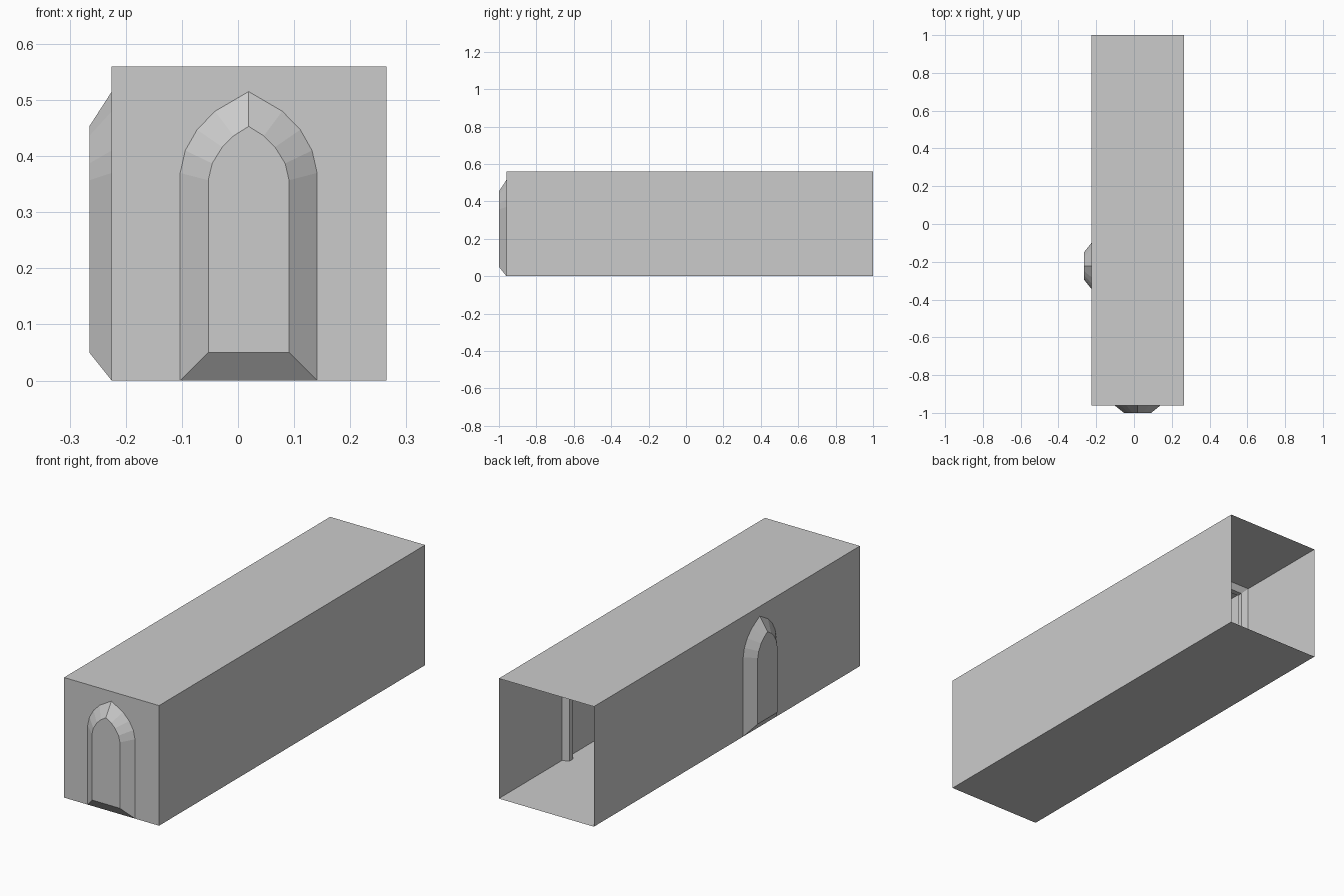
import bpy, bmesh
from mathutils import Vector

if "Cube" in bpy.data.objects:
    bpy.data.objects.remove(bpy.data.objects["Cube"])

X0, X1, Y0, Y1, H = -0.225, 0.265, -0.96, 1.0, 0.56
NICHE_DEPTH = 0.04

# half outlines of the pointed arch niche: (offset from centre, height)
OUTER = [(0.122, 0), (0.122, 0.37), (0.113, 0.41), (0.092, 0.447), (0.06, 0.48), (0, 0.515)]
INNER = [(0.072, 0.05), (0.072, 0.357), (0.065, 0.387), (0.047, 0.416), (0.027, 0.436), (0, 0.453)]


def full(half):
    """Mirror a half outline, running left foot - apex - right foot."""
    return [(-u, z) for u, z in half] + [(u, z) for u, z in half[-2::-1]]


def make_object(name, bm):
    bmesh.ops.remove_doubles(bm, verts=bm.verts, dist=1e-5)
    bmesh.ops.recalc_face_normals(bm, faces=bm.faces)
    mesh = bpy.data.meshes.new(name)
    bm.to_mesh(mesh)
    bm.free()
    obj = bpy.data.objects.new(name, mesh)
    bpy.context.collection.objects.link(obj)
    return obj


def add_face(bm, points):
    return bm.faces.new([bm.verts.new(p) for p in points])


def niche_wall(bm, place, u0, u1, centre):
    """Wall with an arched opening and a chamfered recess pushed outwards."""
    outer = [place(centre + u, z, 0) for u, z in full(OUTER)]
    inner = [place(centre + u, z, NICHE_DEPTH) for u, z in full(INNER)]
    wall = add_face(bm, [place(u0, 0, 0)] + outer +
                    [place(u1, 0, 0), place(u1, H, 0), place(u0, H, 0)])
    bmesh.ops.triangulate(bm, faces=[wall])
    add_face(bm, inner)
    n = len(outer)
    for i in range(n):
        j = (i + 1) % n
        add_face(bm, [outer[i], outer[j], inner[j], inner[i]])


# hall shell, open at the back
bm = bmesh.new()
niche_wall(bm, lambda u, z, d: Vector((u, Y0 - d, z)), X0, X1, 0.019)
niche_wall(bm, lambda u, z, d: Vector((X0 - d, u, z)), Y0, Y1, -0.222)
add_face(bm, [(X1, Y0, 0), (X1, Y1, 0), (X1, Y1, H), (X1, Y0, H)])
for z in (0, H):
    add_face(bm, [(X0, Y0, z), (X1, Y0, z), (X1, Y1, z), (X0, Y1, z)])
make_object("hall_shell", bm)


# ribs: wall columns joined by a ceiling beam, chamfered section
PROFILE = [(-0.025, 0), (-0.0125, 0.03), (0.0125, 0.03), (0.025, 0)]
for k, y in enumerate((-0.465, 0.022, 0.51)):
    bm = bmesh.new()
    strips = [[Vector(p) for p in ((X0 + d, y + w, 0), (X0 + d, y + w, H - d),
                                   (X1 - d, y + w, H - d), (X1 - d, y + w, 0))]
              for w, d in PROFILE]
    for a, b in zip(strips, strips[1:]):
        for i in range(3):
            add_face(bm, [a[i], a[i + 1], b[i + 1], b[i]])
    make_object(f"rib_{k + 1}", bm)
